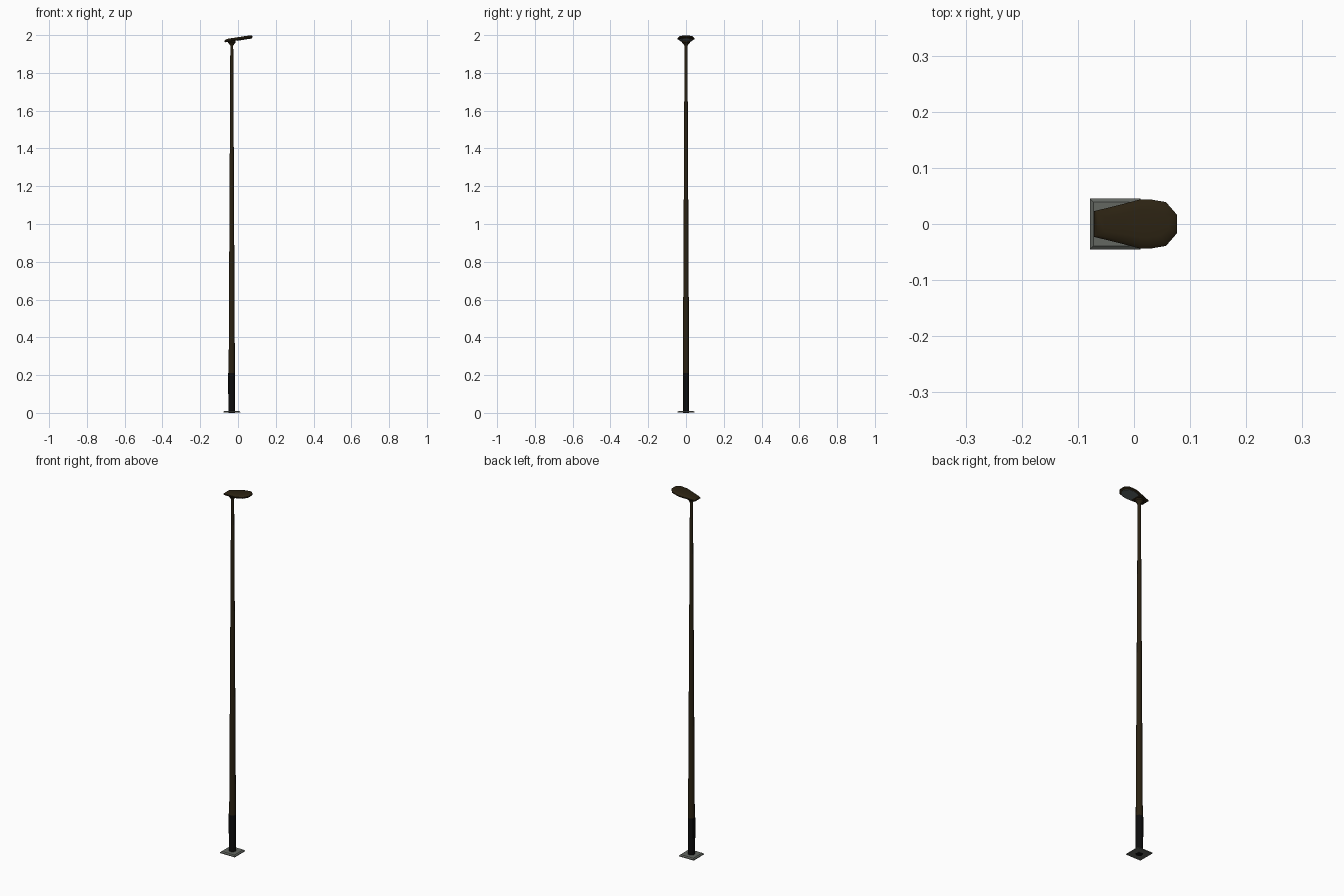
import bpy, bmesh, math

if "Cube" in bpy.data.objects:
    bpy.data.objects.remove(bpy.data.objects["Cube"])

PX = -0.033  # pole axis


def mat(name, c):
    m = bpy.data.materials.new(name)
    m.diffuse_color = (*c, 1)
    m.use_nodes = True
    m.node_tree.nodes["Principled BSDF"].inputs["Base Color"].default_value = m.diffuse_color
    return m


BROWN = mat("dark_bronze", (0.024, 0.016, 0.006))
BLACK = mat("black", (0.004, 0.004, 0.004))
GREY = mat("plate_grey", (0.125, 0.135, 0.12))
LENS = mat("lens_grey", (0.13, 0.16, 0.16))


def loft(name, rings, material, smooth=None):
    """Skin a stack of equal-length point rings and cap both ends."""
    bm = bmesh.new()
    vs = [[bm.verts.new(p) for p in r] for r in rings]
    n = len(rings[0])
    for a, b in zip(vs, vs[1:]):
        for i in range(n):
            j = (i + 1) % n
            bm.faces.new((a[i], a[j], b[j], b[i]))
    bm.faces.new(vs[0][::-1])
    bm.faces.new(vs[-1])
    bmesh.ops.recalc_face_normals(bm, faces=bm.faces)
    me = bpy.data.meshes.new(name)
    bm.to_mesh(me)
    bm.free()
    ob = bpy.data.objects.new(name, me)
    bpy.context.collection.objects.link(ob)
    me.materials.append(material)
    if smooth:
        bpy.ops.object.select_all(action='DESELECT')
        ob.select_set(True)
        bpy.context.view_layer.objects.active = ob
        bpy.ops.object.shade_smooth_by_angle(angle=math.radians(smooth))
    return ob


def circle(r, z, n=12):
    return [(PX + r * math.cos(math.tau * (i + .5) / n),
             r * math.sin(math.tau * (i + .5) / n), z) for i in range(n)]


def square(h, z):
    return [(PX + sx * h, sy * h, z) for sx, sy in ((-1, -1), (1, -1), (1, 1), (-1, 1))]


# Base plate with bevelled top edge
loft("base_plate", [square(.045, .001), square(.045, .005), square(.039, .01)], GREY)

# Tapered pole: black foot, bronze shaft
loft("pole_foot", [circle(.0178, 0), circle(.0172, .21)], BLACK, 35)
loft("pole_shaft", [circle(.0172, .21), circle(.008, 1.95)], BROWN, 35)

# Service hatch on the rear side of the foot
loft("service_hatch", [[(PX + x, y, z) for x, y in
     ((-.0195, -.007), (-.0195, .007), (-.012, .009), (-.012, -.009))]
     for z in (.1, .21)], BLACK)

# Collar joining pole and lamp head
loft("collar", [circle(.010, 1.944), circle(.012, 1.95), circle(.021, 1.96),
                circle(.021, 1.968)], BROWN, 35)

# Lamp head: tapered outline, stacked in tilted layers
HALF = [(-.071, .023), (-.03, .033), (.012, .044), (.028, .044),
        (.057, .039), (.077, .016)]
OUT = [(x, -y) for x, y in HALF] + [(x, y) for x, y in reversed(HALF)]


def layer(s, h, cx=0.01):
    ring = []
    for x, y in OUT:
        x = cx + (x - cx) * (s + 1) / 2
        ring.append((x, y * s, 1.961 + .155 * (x + .071) + h))
    return ring


loft("lamp_head", [layer(.88, 0), layer(1, .004), layer(1, .009),
                   layer(.86, .0145), layer(.55, .017)], BROWN, 40)


# Lens plate under the front of the head
def lens(h):
    pts = [(-.005, .03), (.014, .036), (.028, .036), (.053, .032), (.068, .013)]
    out = [(x, -y) for x, y in pts] + [(x, y) for x, y in reversed(pts)]
    return [(x, y, 1.961 + .155 * (x + .071) + h) for x, y in out]


loft("lens", [lens(-.0015), lens(.001)], LENS)
